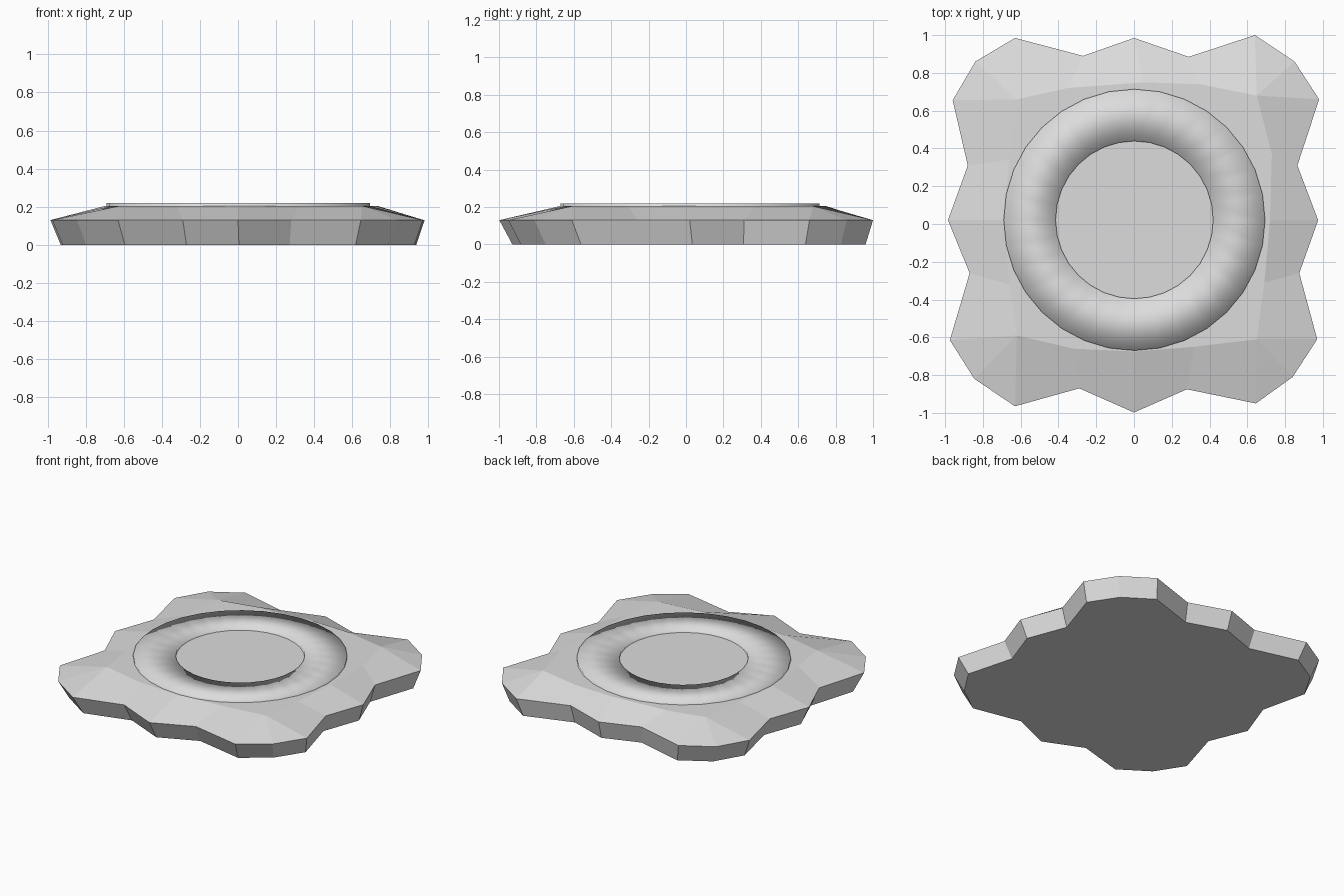
import bpy, bmesh

default = bpy.data.objects.get("Cube")
if default:
    bpy.data.objects.remove(default, do_unlink=True)

# Single grey stone colour
stone = bpy.data.materials.new("stone_grey")
stone.use_nodes = True
COLOUR = (0.72, 0.72, 0.72, 1)
stone.diffuse_color = COLOUR
stone.node_tree.nodes["Principled BSDF"].inputs["Base Color"].default_value = COLOUR

EDGE_Z, CROWN_Z, RING_Z = 0.13, 0.205, 0.22

# Wavy outline of the slab, counter-clockwise from the back right corner.
# Each side has a corner start, notch, tip and notch, then the corner end and point.
outline = [
    (0.64, 1.0), (0.29, 0.885), (0, 0.985), (-0.27, 0.89), (-0.63, 0.985), (-0.84, 0.86),
    (-0.96, 0.655), (-0.88, 0.31), (-0.985, 0.02), (-0.87, -0.26), (-0.975, -0.615), (-0.845, -0.82),
    (-0.63, -0.965), (-0.29, -0.87), (0, -0.998), (0.28, -0.875), (0.645, -0.95), (0.84, -0.81),
    (0.97, -0.61), (0.875, -0.26), (0.975, 0.02), (0.865, 0.31), (0.98, 0.66), (0.85, 0.86),
]
# Edge of the flat top; each corner point serves three outline points
plateau = [
    (0.65, 0.68), (0.35, 0.74), (0.05, 0.75), (-0.35, 0.72),
    (-0.62, 0.66), (-0.66, 0.34), (-0.695, 0.02), (-0.66, -0.32),
    (-0.62, -0.59), (-0.32, -0.66), (0, -0.675), (0.32, -0.65),
    (0.65, -0.61), (0.69, -0.31), (0.72, 0.02), (0.73, 0.37),
]

# Slab: tapered sides, sloping shoulder and flat top
bm = bmesh.new()
foot = [bm.verts.new((x * 0.95 + 0.005, y * 0.945 + 0.015, 0)) for x, y in outline]
edge = [bm.verts.new((x, y, EDGE_Z)) for x, y in outline]
crown = [bm.verts.new((x, y, CROWN_Z)) for x, y in plateau]
inner = []
for start in range(0, 16, 4):
    inner += crown[start:start + 4] + [crown[(start + 4) % 16]] * 2
count = len(outline)
for i in range(count):
    j = (i + 1) % count
    bm.faces.new((foot[i], foot[j], edge[j], edge[i]))
    if inner[i] is inner[j]:
        bm.faces.new((edge[i], edge[j], inner[j]))
    else:
        bm.faces.new((edge[i], edge[j], inner[j], inner[i]))
bm.faces.new(crown)
bm.faces.new(foot[::-1])
bmesh.ops.recalc_face_normals(bm, faces=bm.faces)
mesh = bpy.data.meshes.new("slab")
bm.to_mesh(mesh)
bm.free()
mesh.materials.append(stone)
slab = bpy.data.objects.new("slab", mesh)
bpy.context.collection.objects.link(slab)

# Raised flat ring on the slab, with shading blended over its edges
base = 0.17
bpy.ops.mesh.primitive_cylinder_add(
    vertices=32, radius=0.692, depth=RING_Z - base, end_fill_type="NOTHING",
    location=(0.002, 0.022, (RING_Z + base) / 2))
ring = bpy.context.object
ring.name = "raised_ring"
ring.data.materials.append(stone)
band = ring.modifiers.new("band", "SOLIDIFY")
band.thickness = 0.275
bpy.ops.object.modifier_apply(modifier=band.name)
bpy.ops.object.shade_smooth()
